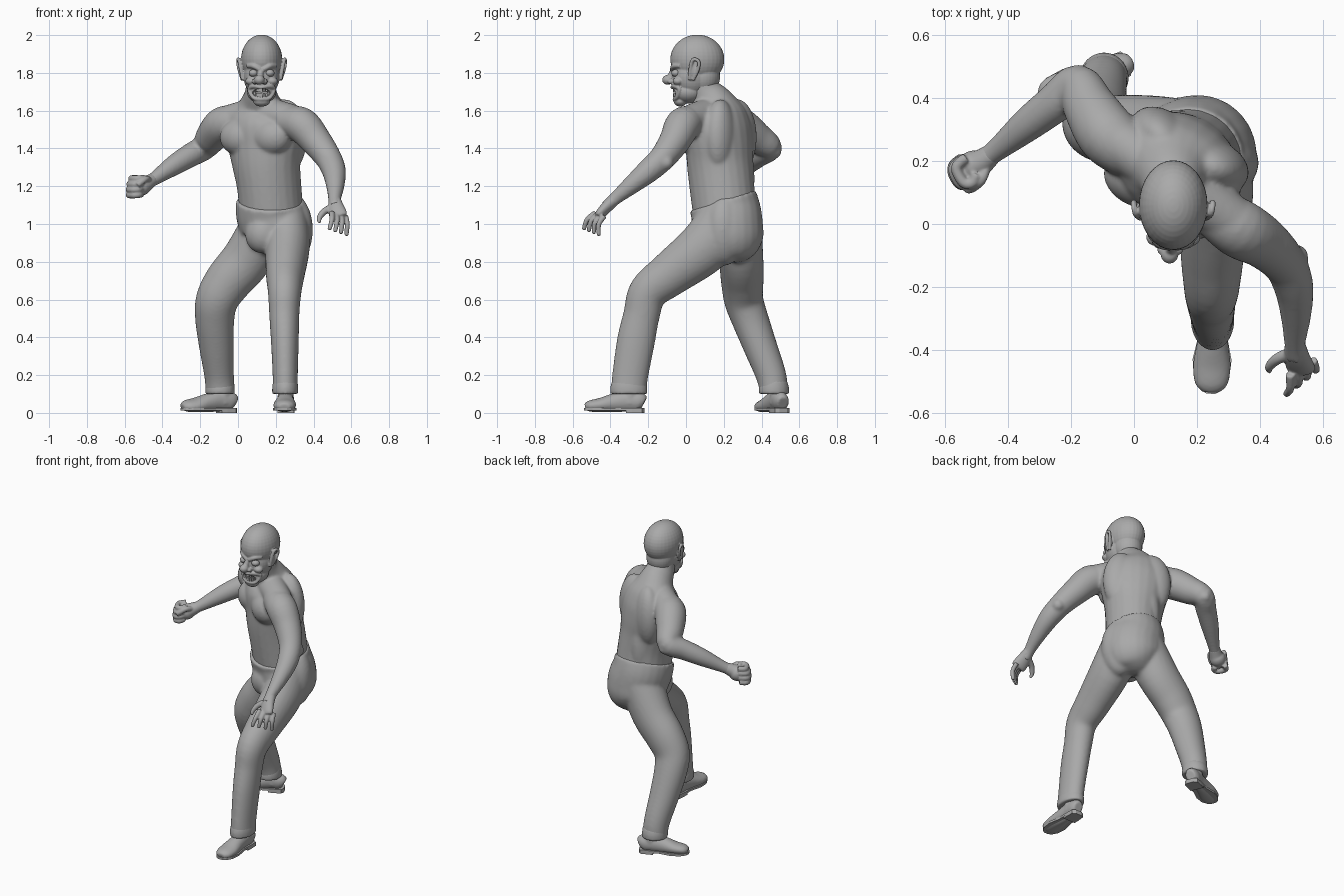
import bpy, bmesh
from math import sin, cos, pi, radians
from mathutils import Vector, Matrix

if "Cube" in bpy.data.objects:
    bpy.data.objects.remove(bpy.data.objects["Cube"], do_unlink=True)

grey = bpy.data.materials.new("plain grey")
grey.use_nodes = True
grey.diffuse_color = (.4, .4, .4, 1)
grey.node_tree.nodes["Principled BSDF"].inputs["Base Color"].default_value = (.4, .4, .4, 1)


def smooth_rows(rows, steps):
    """Spline through rows of equal length (position and radii together)."""
    rows = [Vector(r) for r in rows]
    out = []
    for i in range(len(rows) - 1):
        a, b = rows[max(i - 1, 0)], rows[i]
        c, d = rows[i + 1], rows[min(i + 2, len(rows) - 1)]
        for k in range(steps):
            t = k / steps
            m, n = (c - a) / 2, (d - b) / 2
            out.append(b + m * t + (3 * (c - b) - 2 * m - n) * t**2 + (2 * (b - c) + m + n) * t**3)
    return out + [rows[-1]]


def sweep(bm, rows, turn=0, steps=5, sides=24):
    """Tube of elliptical sections; rows are x, y, z, radius (, second radius)."""
    rows = smooth_rows([tuple(r) + (r[3],) if len(r) == 4 else r for r in rows], steps)
    pts = [Vector(r[:3]) for r in rows]
    u = Vector((cos(radians(turn)), sin(radians(turn)), 0))
    rings = []
    for i, row in enumerate(rows):
        t = (pts[min(i + 1, len(pts) - 1)] - pts[max(i - 1, 0)]).normalized()
        u = (u - t * u.dot(t)).normalized()
        v = t.cross(u)
        angles = [2 * pi * k / sides for k in range(sides)]
        rings.append([bm.verts.new(pts[i] + u * row[3] * cos(a) + v * row[4] * sin(a)) for a in angles])
    for r, s in zip(rings, rings[1:]):
        for k in range(sides):
            j = (k + 1) % sides
            bm.faces.new((r[k], r[j], s[j], s[k]))
    bm.faces.new(rings[0][::-1])
    bm.faces.new(rings[-1])


def blob(bm, centre, radii, turn=0):
    m = Matrix.Translation(centre) @ Matrix.Rotation(radians(turn), 4, 'Z') @ Matrix.Diagonal((*radii, 1))
    bmesh.ops.create_uvsphere(bm, u_segments=32, v_segments=20, radius=1, matrix=m)


def finish(name, bm, voxel=None, relax=3):
    bmesh.ops.recalc_face_normals(bm, faces=bm.faces)
    mesh = bpy.data.meshes.new(name)
    bm.to_mesh(mesh)
    bm.free()
    obj = bpy.data.objects.new(name, mesh)
    bpy.context.collection.objects.link(obj)
    mesh.materials.append(grey)
    mesh.shade_smooth()
    if voxel:
        remesh = obj.modifiers.new("blend", 'REMESH')
        remesh.mode = 'VOXEL'
        remesh.voxel_size = voxel
        remesh.use_smooth_shade = True
        relaxing = obj.modifiers.new("relax", 'SMOOTH')
        relaxing.factor = .5
        relaxing.iterations = relax
    return obj


# Bare upper body: the chest is turned towards its right
TURN = -30
spin = Matrix.Rotation(radians(TURN), 3, 'Z')


def on_chest(x, y, z):
    return spin @ Vector((x, y, 0)) + Vector((.14, .175, z))


bm = bmesh.new()
sweep(bm, [(.18, .21, 1.03, .17, .17), (.165, .19, 1.2, .17, .172), (.15, .18, 1.32, .184, .172),
           (.143, .178, 1.42, .207, .17), (.135, .172, 1.51, .217, .165), (.125, .165, 1.58, .19, .145),
           (.12, .145, 1.64, .115, .108), (.12, .1, 1.7, .082, .09), (.123, .07, 1.78, .075, .08)], TURN)
sweep(bm, [(-.08, .28, 1.54, .08), (.02, .215, 1.565, .085), (.12, .15, 1.585, .09),
           (.23, .07, 1.565, .085), (.335, -.01, 1.535, .08)])               # shoulder girdle
for side in (-1, 1):
    blob(bm, on_chest(side * .09, -.088, 1.46), (.118, .09, .1), TURN - side * 8)    # pectoral
    blob(bm, on_chest(side * .09, .06, 1.46), (.12, .085, .2), TURN + side * 12)     # shoulder blade
    blob(bm, on_chest(side * .065, .1, 1.24), (.07, .068, .22), TURN)                # lower back

# Arms
sweep(bm, [(.25, .04, 1.54, .08), (.335, -.015, 1.525, .094), (.412, -.06, 1.44, .083),
           (.478, -.125, 1.35, .07), (.508, -.2, 1.28, .063), (.515, -.29, 1.205, .049),
           (.512, -.38, 1.13, .034), (.517, -.42, 1.09, .036)])
sweep(bm, [(0, .22, 1.54, .085), (-.08, .28, 1.525, .097), (-.14, .37, 1.46, .085),
           (-.18, .44, 1.405, .068), (-.25, .385, 1.365, .063), (-.34, .315, 1.31, .054),
           (-.45, .225, 1.235, .035), (-.5, .19, 1.21, .038)])
blob(bm, (-.17, .468, 1.385), (.038, .038, .038))         # right elbow
blob(bm, (.515, -.105, 1.325), (.04, .04, .04))           # left elbow
finish("bare_upper_body", bm, .009, 6)

# Left hand, open with hanging fingers
bm = bmesh.new()
sweep(bm, [(.512, -.38, 1.13, .032), (.518, -.42, 1.09, .042, .03),
           (.53, -.455, 1.05, .048, .026), (.535, -.465, 1.035, .042, .02)], -20)
start, tip = Vector((.497, -.478, 1.06)), Vector((.485, -.54, .975))
for i in range(4):
    a = start + i * Vector((.024, .015, -.006))
    b = tip + i * Vector((.03, .026, -.01))
    mid = (a + b) / 2 + Vector((.006, -.014, .006))
    sweep(bm, [(*a, .015), (*mid, .0135), (*b, .011), (*(b + (b - mid) * .15), .005)], sides=12)
sweep(bm, [(.5, -.41, 1.09, .02), (.455, -.43, 1.065, .018), (.43, -.455, 1.03, .014),
           (.433, -.47, 1.005, .007)], sides=12)
finish("open_left_hand", bm, .005, 2)

# Right hand, closed to a fist
bm = bmesh.new()
fist = Vector((-.512, .183, 1.2))
ahead, inward = Vector((-.78, -.6, -.1)), Vector((.6, -.8, 0))
sweep(bm, [(-.45, .225, 1.235, .033), (-.485, .197, 1.215, .042), (*fist, .05), (-.545, .158, 1.195, .038)])
for i in range(4):
    knuckle = fist + Vector((-.004 * i, 0, .045 - .029 * i))
    reach = .9 + .12 * (i in (1, 2))
    curl = [(-.035, 0), (-.03, .05), (.02, .062), (.04, .038), (.026, .005)]
    sweep(bm, [(*(knuckle + inward * p + ahead * q * reach), .0175) for p, q in curl], sides=12)
thumb = [(.03, -.03, .03), (.05, .005, .04), (.052, .04, .025), (.045, .06, .012)]
sweep(bm, [(*(fist + inward * p + ahead * q + Vector((0, 0, r))), .016) for p, q, r in thumb], sides=12)
finish("closed_right_hand", bm, .005, 3)

# Trousers
bm = bmesh.new()
sweep(bm, [(.171, .193, 1.125, .18, .185), (.173, .212, 1.06, .184, .187), (.196, .218, .99, .19, .19),
           (.198, .22, .92, .185, .188), (.18, .215, .86, .135, .145), (.17, .205, .82, .075, .075)], TURN)
sweep(bm, [(.26, .2, 1.02, .11, .14), (.262, .1, .88, .118, .142), (.25, -.085, .735, .103, .119),
           (.247, -.2, .64, .089, .104), (.245, -.235, .52, .08, .097), (.248, -.265, .38, .074, .101),
           (.25, -.295, .2, .067, .096), (.25, -.305, .11, .068, .094)])
sweep(bm, [(.15, .26, 1, .13, .14), (.05, .29, .82, .132, .12), (-.05, .298, .7, .125, .113),
           (-.11, .305, .6, .114, .104), (-.123, .338, .5, .105, .098), (-.115, .39, .36, .093, .09),
           (-.1, .45, .2, .079, .081), (-.095, .466, .11, .077, .075)], -10)
blob(bm, (.125, .1, .945), (.09, .078, .1), TURN)         # front bulge
for side in (-1, 1):
    blob(bm, on_chest(side * .075 + .035, .1, .97), (.115, .1, .19), TURN)   # buttock
finish("trousers", bm, .009, 14)

# Turned trouser hems
for name, x, y, wide in (("left_hem", .25, -.303, .067), ("right_hem", -.095, .465, .076)):
    bm = bmesh.new()
    deep = .092 if x > 0 else .074
    sweep(bm, [(x, y, .17, wide - .003, deep - .004), (x, y, .135, wide + .002, deep + .006),
               (x, y, .1, wide + .002, deep + .006)])
    finish(name, bm, .008, 3)


# Shoes: rounded upper, flat sole and raised heel
def shoe(name, heel, toe):
    heel, toe = Vector(heel), Vector(toe)
    way = (toe - heel).normalized()
    across = Vector((-way.y, way.x, 0))

    def at(f, z):
        p = heel + (toe - heel) * f
        return (p.x, p.y, z)

    outline = [(0, .022), (.04, .042), (.2, .045), (.42, .045), (.66, .062), (.85, .056), (.96, .036), (1, .014)]
    angle = 90 if abs(way.y) < .7 else 0
    bm = bmesh.new()
    sweep(bm, [(*at(.01, .05), .03, .035), (*at(.09, .06), .042, .052), (*at(.3, .062), .044, .056),
               (*at(.5, .054), .05, .05), (*at(.72, .042), .06, .038), (*at(.9, .036), .052, .03),
               (*at(.98, .03), .028, .018)], angle)
    sweep(bm, [(*at(.24, .05), .045), (*at(.22, .14), .04)])
    finish(name + "_shoe", bm, .007, 2)

    def slab(part, rows, low, high):
        bm = bmesh.new()
        loop = [(f, w) for f, w in rows] + [(f, -w) for f, w in reversed(rows)]
        face = bm.faces.new([bm.verts.new(Vector(at(f, low)) + across * w) for f, w in loop])
        up = bmesh.ops.extrude_face_region(bm, geom=[face])["geom"]
        bmesh.ops.translate(bm, vec=(0, 0, high - low),
                            verts=[v for v in up if isinstance(v, bmesh.types.BMVert)])
        obj = finish(part, bm)
        obj.data.shade_flat()

    slab(name + "_sole", outline, .012, .026)
    slab(name + "_heel", outline[:3] + [(.3, .044)], 0, .014)


shoe("left", (.255, -.22, 0), (.245, -.54, 0))
shoe("right", (-.015, .515, 0), (-.3, .395, 0))

# Head
bm = bmesh.new()
MID = .125
blob(bm, (MID, .06, 1.872), (.109, .143, .13))            # skull
blob(bm, (MID, .03, 1.78), (.095, .105, .11))             # face
blob(bm, (MID, .01, 1.7), (.078, .083, .062))             # jaw
blob(bm, (MID, -.03, 1.65), (.045, .035, .028))           # chin
blob(bm, (MID, .09, 1.78), (.087, .09, .1))               # nape
blob(bm, (MID - .012, -.096, 1.763), (.028, .03, .026))   # nose tip
sweep(bm, [(MID - .002, -.065, 1.82, .014), (MID - .008, -.08, 1.785, .017), (MID - .012, -.09, 1.765, .02)])
for side in (-1, 1):
    x = MID + side * .042
    sweep(bm, [(MID + side * .008, -.073, 1.817, .012), (x, -.064, 1.836, .014),
               (MID + side * .074, -.03, 1.838, .012)])                      # angry brow
    blob(bm, (MID + side * .056, -.042, 1.756), (.03, .028, .022))           # cheek
    blob(bm, (MID + side * .027 - .01, -.08, 1.755), (.014, .018, .014))     # nostril
    sweep(bm, [(MID - .004, -.073, 1.722, .01), (x, -.06, 1.73, .012),
               (MID + side * .066, -.034, 1.712, .011), (x, -.05, 1.667, .01),
               (MID, -.062, 1.66, .01)])                                     # lips
    sweep(bm, [(MID + side * .1, .02, 1.762, .009), (MID + side * .108, .022, 1.81, .01),
               (MID + side * .12, .035, 1.868, .01), (MID + side * .126, .066, 1.862, .009),
               (MID + side * .12, .064, 1.82, .009), (MID + side * .1, .036, 1.762, .01)])   # ear rim
    blob(bm, (MID + side * .105, .042, 1.818), (.013, .024, .045))
head = finish("head", bm, .004, 3)

# Open mouth cut into the head
bm = bmesh.new()
blob(bm, (MID - .002, -.07, 1.694), (.05, .044, .023))
cutter = finish("mouth_cutter", bm)
cutter.hide_render = True
cutter.hide_set(True)
cutter.display_type = 'WIRE'
cut = head.modifiers.new("mouth", 'BOOLEAN')
cut.operation = 'DIFFERENCE'
cut.object = cutter

# Eyes and teeth
for name, side in (("right_eye", -1), ("left_eye", 1)):
    bm = bmesh.new()
    blob(bm, (MID + side * .043, -.053, 1.799), (.025, .025, .02))
    finish(name, bm)
bm = bmesh.new()
for row in (1.708, 1.681):
    for i in range(-3, 4):
        place = Matrix.Translation((MID + i * .0125, -.062 + .0024 * i * i, row + .0008 * i * i))
        bmesh.ops.create_cube(bm, size=1, matrix=place @ Matrix.Diagonal((.011, .012, .021, 1)))
finish("teeth", bm).data.shade_flat()
